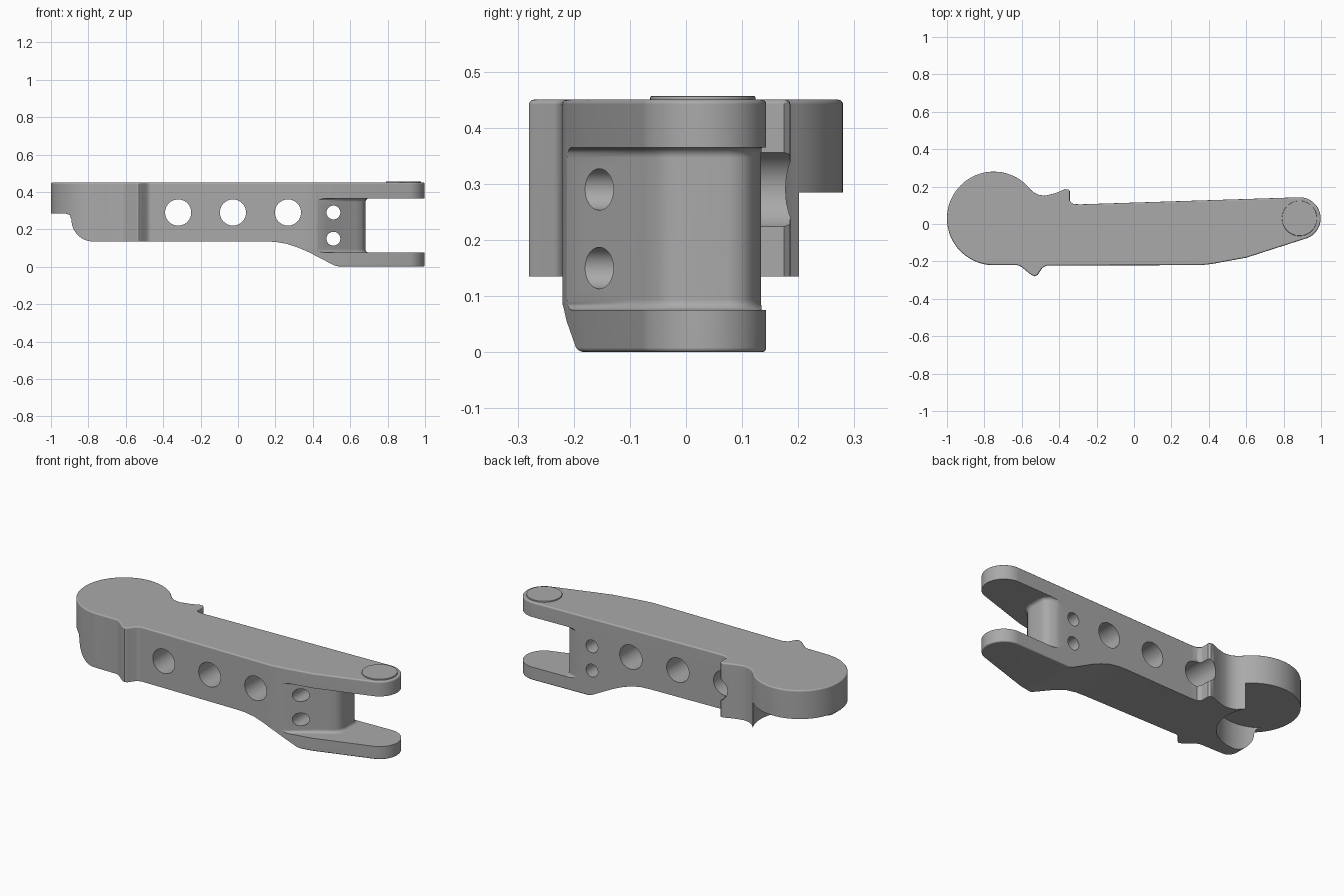
import bpy, bmesh, math
from mathutils import Vector

cube = bpy.data.objects.get("Cube")
if cube:
    bpy.data.objects.remove(cube)

grey = bpy.data.materials.new("plain grey")
grey.use_nodes = True
colour = (0.4, 0.4, 0.4, 1)
grey.diffuse_color = colour
grey.node_tree.nodes["Principled BSDF"].inputs["Base Color"].default_value = colour


def arc(cx, cy, r, start, end, steps):
    angles = [math.radians(start + (end - start) * i / steps) for i in range(steps + 1)]
    return [(cx + r * math.cos(a), cy + r * math.sin(a)) for a in angles]


def prism(name, points, low, high, axis="z"):
    """Extrude a closed outline along z (points are x, y) or y (points are x, z)."""
    place = (lambda u, v, w: (u, v, w)) if axis == "z" else (lambda u, v, w: (u, w, v))
    bm = bmesh.new()
    face = bm.faces.new([bm.verts.new(place(u, v, low)) for u, v in points])
    moved = bmesh.ops.extrude_face_region(bm, geom=[face])["geom"]
    bmesh.ops.translate(bm, vec=Vector(place(0, 0, high - low)),
                        verts=[g for g in moved if isinstance(g, bmesh.types.BMVert)])
    bmesh.ops.recalc_face_normals(bm, faces=bm.faces)
    mesh = bpy.data.meshes.new(name)
    bm.to_mesh(mesh)
    bm.free()
    mesh.materials.append(grey)
    obj = bpy.data.objects.new(name, mesh)
    bpy.context.collection.objects.link(obj)
    return obj


def apply(obj, kind, **settings):
    mod = obj.modifiers.new(kind.lower(), kind)
    for key, value in settings.items():
        setattr(mod, key, value)
    bpy.context.view_layer.objects.active = obj
    bpy.ops.object.modifier_apply(modifier=mod.name)


def soften(obj, width, segments, angle=50):
    apply(obj, "BEVEL", width=width, segments=segments, limit_method="ANGLE",
          angle_limit=math.radians(angle))


def combine(obj, cutter, operation="DIFFERENCE"):
    apply(obj, "BOOLEAN", object=cutter, operation=operation, solver="EXACT")
    bpy.data.objects.remove(cutter)


def finish(obj):
    bpy.ops.object.select_all(action="DESELECT")
    obj.select_set(True)
    bpy.context.view_layer.objects.active = obj
    bpy.ops.object.shade_smooth_by_angle(angle=math.radians(35))
    obj.modifiers.new("weighted normals", "WEIGHTED_NORMAL").keep_sharp = True


# Plan of the whole arm: round head, front rib, tapered tip, rear hook
plan = arc(-0.75, 0.03, 0.25, 38, 270, 60)
plan += [(-0.625, -0.22), (-0.605, -0.227), (-0.55, -0.272), (-0.53, -0.28),
         (-0.515, -0.272), (-0.49, -0.235), (-0.465, -0.222), (0.36, -0.22),
         (0.42, -0.213), (0.6, -0.18)]
plan += arc(0.885, 0.03, 0.113, -70, 95, 28)
plan += [(-0.29, 0.105), (-0.325, 0.107), (-0.343, 0.122), (-0.343, 0.175),
         (-0.352, 0.185), (-0.37, 0.186), (-0.42, 0.165), (-0.475, 0.151),
         (-0.51, 0.156), (-0.535, 0.168)]
arm = prism("arm", plan, 0, 0.45)
soften(arm, 0.008, 3)

# Side profile: stepped head, straight underside, drop to the lower prong
side = [(-1.2, 0.285), (-0.925, 0.285), (-0.9, 0.277), (-0.89, 0.25)]
side += arc(-0.775, 0.25, 0.115, 180, 270, 16)[1:]
side += [(0.14, 0.135), (0.2, 0.133), (0.26, 0.123), (0.32, 0.103), (0.38, 0.077),
         (0.48, 0.025), (0.515, 0.007), (0.545, 0), (0.56, -0.1), (1.2, -0.1),
         (1.2, 0.6), (-1.2, 0.6)]
combine(arm, prism("side_profile", side, -0.5, 0.5, "y"), "INTERSECT")

# Hinge clearance under the head
combine(arm, prism("head_clearance", arc(-0.775, 0.09, 0.235, 0, 354, 59), -0.1, 0.285))

# Fork gap around the web, with filleted inner corners
gap = [(0.385, -0.24), (0.59, -0.1), (0.63, -0.075), (0.66, -0.055), (0.677, -0.03),
       (0.682, 0), (0.682, 0.075), (0.675, 0.1), (0.655, 0.12), (0.62, 0.129),
       (0.55, 0.15), (0.55, 0.3), (1.3, 0.3), (1.3, -0.5), (0.385, -0.5)]
fork = prism("fork_gap", gap, 0.075, 0.365)
soften(fork, 0.018, 4, 60)
combine(arm, fork)

# Through holes: three large in the beam, two small in the web
holes = [(x, 0.29, 0.07) for x in (-0.32, -0.027, 0.267)]
holes += [(0.51, z, 0.037) for z in (0.29, 0.15)]
for x, z, r in holes:
    combine(arm, prism("hole", arc(x, z, r, 0, 352.5, 47), -0.5, 0.5, "y"))
finish(arm)

# Low round pad on the upper prong
pad = prism("pivot_pad", arc(0.885, 0.03, 0.094, 0, 352.5, 47), 0.44, 0.457)
soften(pad, 0.004, 2)
finish(pad)
